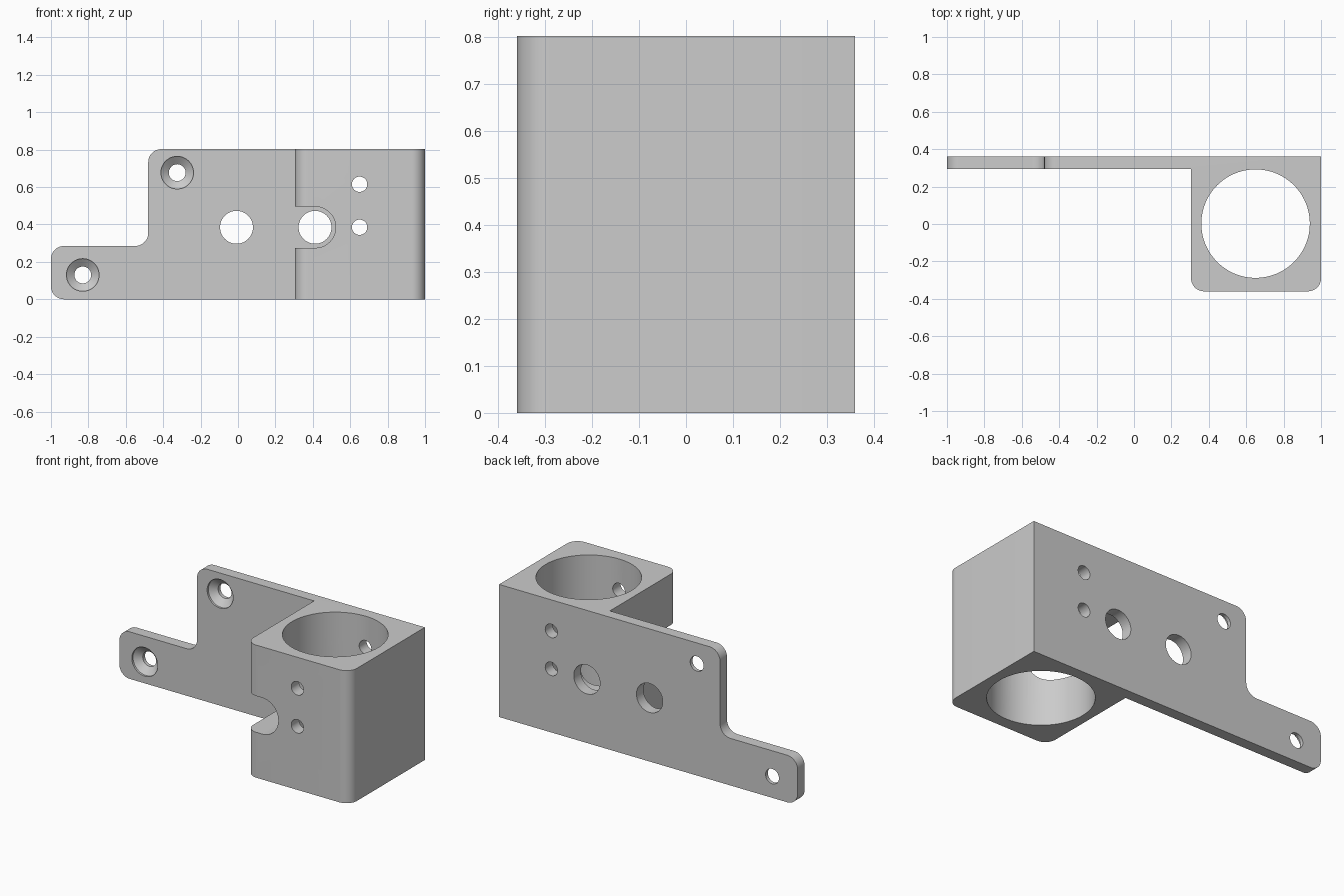
import bpy, bmesh, math
from mathutils import Vector, Matrix

cube = bpy.data.objects.get("Cube")
if cube:
    bpy.data.objects.remove(cube, do_unlink=True)

grey = bpy.data.materials.new("light grey")
grey.use_nodes = True
grey.diffuse_color = (0.6, 0.6, 0.6, 1)
grey.node_tree.nodes["Principled BSDF"].inputs["Base Color"].default_value = (0.6, 0.6, 0.6, 1)

HEIGHT, BACK, PLATE_FRONT = 0.803, 0.36, 0.293
BLOCK_LEFT, FILLET = 0.305, 0.07


def rounded(corners, steps=12):
    """Outline from (x, y, radius) corners, each rounded with an arc."""
    pts = []
    n = len(corners)
    for i, (x, y, r) in enumerate(corners):
        p = Vector((x, y))
        if not r:
            pts.append(p)
            continue
        a = (Vector(corners[i - 1][:2]) - p).normalized()
        b = (Vector(corners[(i + 1) % n][:2]) - p).normalized()
        half = a.angle(b) / 2
        centre = p + (a + b).normalized() * r / math.sin(half)
        start = p + a * r / math.tan(half) - centre
        end = p + b * r / math.tan(half) - centre
        sweep = start.angle(end)
        for k in range(steps + 1):
            t = k / steps
            pts.append(centre + (start * math.sin((1 - t) * sweep)
                                 + end * math.sin(t * sweep)) / math.sin(sweep))
    return pts


def finish(name, bm):
    bmesh.ops.recalc_face_normals(bm, faces=bm.faces)
    mesh = bpy.data.meshes.new(name)
    bm.to_mesh(mesh)
    bm.free()
    mesh.materials.append(grey)
    obj = bpy.data.objects.new(name, mesh)
    bpy.context.collection.objects.link(obj)
    return obj


def prism(name, outline, axis, low, high):
    """Extrude an outline along z (xy outline) or y (xz outline)."""
    bm = bmesh.new()
    place = (lambda p: (p.x, p.y, low)) if axis == "z" else (lambda p: (p.x, low, p.y))
    face = bm.faces.new([bm.verts.new(place(p)) for p in outline])
    new = bmesh.ops.extrude_face_region(bm, geom=[face])["geom"]
    move = Vector((0, 0, high - low)) if axis == "z" else Vector((0, high - low, 0))
    bmesh.ops.translate(bm, vec=move, verts=[v for v in new if isinstance(v, bmesh.types.BMVert)])
    return finish(name, bm)


def circle(x, y, r, n=64):
    return [Vector((x + r * math.cos(math.tau * k / n), y + r * math.sin(math.tau * k / n)))
            for k in range(n)]


def lathe_y(name, x, z, profile, n=48):
    """Closed turned solid about a y axis from (radius, y) rings."""
    bm = bmesh.new()
    rings = [[bm.verts.new((p.x, y, p.y)) for p in circle(x, z, r, n)] for r, y in profile]
    for a, b in zip(rings, rings[1:]):
        for k in range(n):
            j = (k + 1) % n
            bm.faces.new((a[k], a[j], b[j], b[k]))
    bm.faces.new(rings[0])
    bm.faces.new(rings[-1])
    return finish(name, bm)


def combine(target, cutter, operation="DIFFERENCE"):
    mod = target.modifiers.new("cut", "BOOLEAN")
    mod.operation, mod.solver, mod.object = operation, "EXACT", cutter
    bpy.ops.object.select_all(action="DESELECT")
    bpy.context.view_layer.objects.active = target
    target.select_set(True)
    bpy.ops.object.modifier_apply(modifier=mod.name)
    bpy.data.objects.remove(cutter, do_unlink=True)


# Plan shape: thin plate with the square block at one end
bracket = prism("mounting_bracket", rounded([
    (-1.2, BACK, 0), (-1.2, PLATE_FRONT, 0), (BLOCK_LEFT, PLATE_FRONT, 0),
    (BLOCK_LEFT, -BACK, FILLET), (1, -BACK, FILLET), (1, BACK, 0)]), "z", -0.1, 0.9)

# Front silhouette: stepped plate with a low tab
combine(bracket, prism("silhouette", rounded([
    (-1, 0, FILLET), (1.2, 0, 0), (1.2, HEIGHT, 0), (-0.48, HEIGHT, FILLET),
    (-0.48, 0.285, FILLET), (-1, 0.285, FILLET)]), "y", -0.6, 0.6), "INTERSECT")

# Vertical bore through the block
combine(bracket, prism("bore", circle(0.65, 0.002, 0.29, 96), "z", -0.2, 1))

# Round-ended access notch in the block
combine(bracket, prism("notch", rounded([
    (0.2, 0.275, 0), (0.522, 0.275, 0.109), (0.522, 0.495, 0.109), (0.2, 0.495, 0)], 24),
    "y", -0.6, PLATE_FRONT - 0.0005))

# Large plate holes and small set screw holes
for x, z, r in [(-0.008, 0.385, 0.088), (0.412, 0.385, 0.088),
                (0.65, 0.615, 0.041), (0.65, 0.385, 0.041)]:
    low = 0.2 if r > 0.05 else -0.6
    combine(bracket, prism("hole", circle(x, z, r, 48), "y", low, 0.6))

# Countersunk mounting holes
for x, z in [(-0.325, 0.677), (-0.83, 0.13)]:
    combine(bracket, lathe_y("countersink", x, z, [
        (0.087, 0.2), (0.087, PLATE_FRONT + 0.012), (0.045, PLATE_FRONT + 0.045), (0.045, 0.6)]))

bpy.ops.object.shade_smooth_by_angle(angle=math.radians(30))
